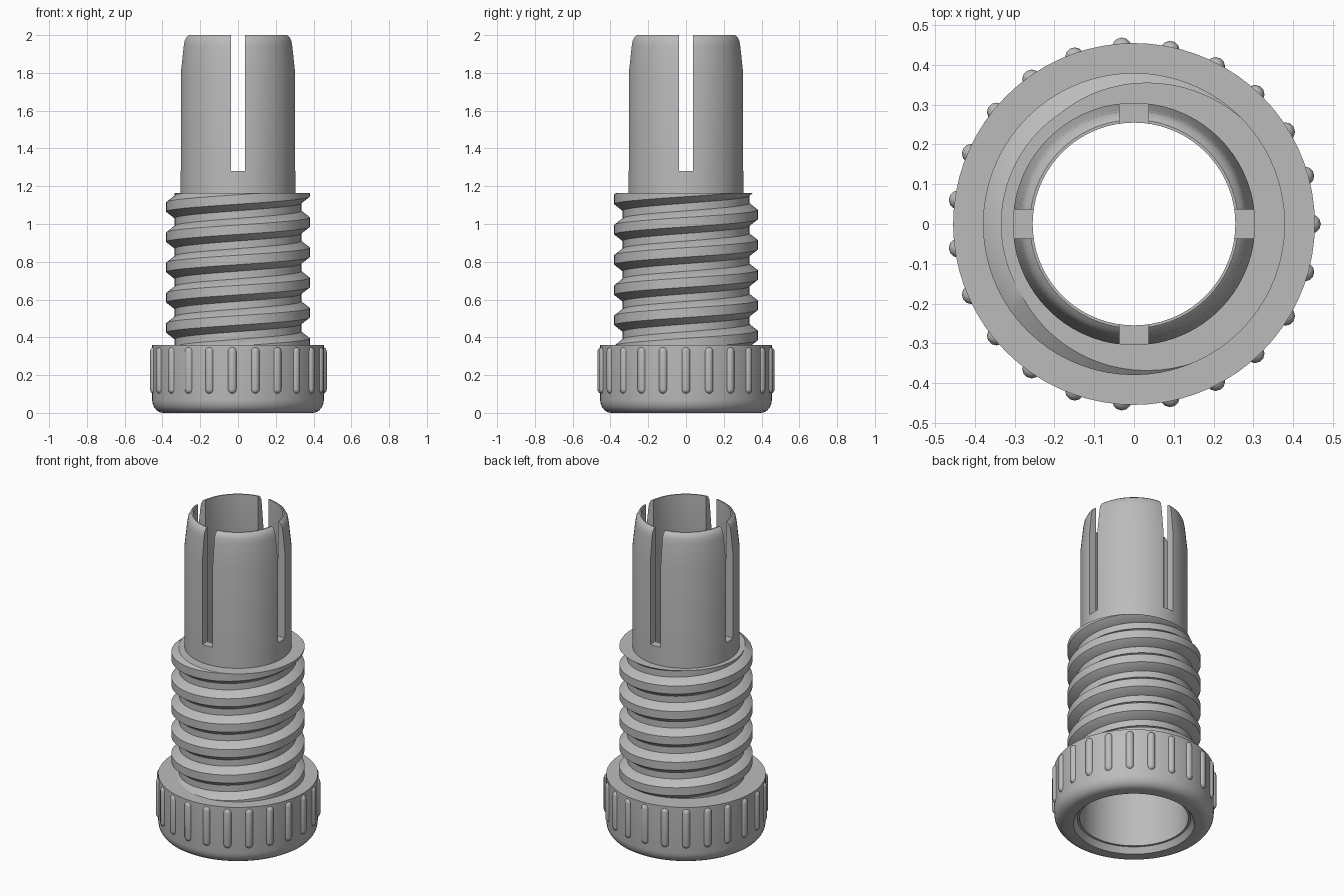
import bpy, bmesh, math
from math import sin, cos, pi, tau
from mathutils import Matrix, Vector

cube = bpy.data.objects.get("Cube")
if cube:
    bpy.data.objects.remove(cube)

grey = bpy.data.materials.new("plain grey")
grey.use_nodes = True
grey.diffuse_color = (0.5, 0.5, 0.5, 1)
grey.node_tree.nodes["Principled BSDF"].inputs["Base Color"].default_value = (0.5, 0.5, 0.5, 1)

SIDES = 72
TOP_OF_THREAD = 1.165


def finish(name, bm):
    """Turn a bmesh into a shaded, coloured object."""
    bmesh.ops.recalc_face_normals(bm, faces=bm.faces)
    mesh = bpy.data.meshes.new(name)
    bm.to_mesh(mesh)
    bm.free()
    mesh.materials.append(grey)
    obj = bpy.data.objects.new(name, mesh)
    bpy.context.collection.objects.link(obj)
    smooth(obj)
    return obj


def activate(obj):
    bpy.ops.object.select_all(action='DESELECT')
    obj.select_set(True)
    bpy.context.view_layer.objects.active = obj


def smooth(obj):
    activate(obj)
    bpy.ops.object.shade_smooth_by_angle(angle=math.radians(30))


def lathe(name, profile):
    """Revolve a closed (radius, height) outline around z."""
    bm = bmesh.new()
    rings = [[bm.verts.new((r * cos(tau * i / SIDES), r * sin(tau * i / SIDES), z))
              for r, z in profile] for i in range(SIDES)]
    n = len(profile)
    for i in range(SIDES):
        a, b = rings[i], rings[(i + 1) % SIDES]
        for j in range(n):
            k = (j + 1) % n
            bm.faces.new((a[j], b[j], b[k], a[k]))
    return finish(name, bm)


# Knurled collar with rounded bottom edge and chamfered mouth
edge = [(0.395 + 0.06 * sin(t * pi / 10), 0.07 - 0.07 * cos(t * pi / 10)) for t in range(6)]
lathe("collar", edge + [(0.455, 0.36), (0.32, 0.36), (0.32, 0.04), (0.345, 0)])

# Hollow sleeve: thread core below, tapered collet above
sleeve = lathe("sleeve", [
    (0.31, 0.035), (0.335, 0.035), (0.335, TOP_OF_THREAD), (0.305, TOP_OF_THREAD),
    (0.305, 1.80), (0.290, 1.94), (0.285, 1.97), (0.275, 1.99), (0.262, 2.0),
    (0.255, 2.0), (0.255, 1.15), (0.31, 1.05)])

# Crossed slots through the collet
for name, size in (("slot_across", (1, 0.072, 1)), ("slot_along", (0.072, 1, 1))):
    bm = bmesh.new()
    bmesh.ops.create_cube(bm, size=1, matrix=Matrix.Translation((0, 0, 1.78)) @ Matrix.Diagonal((*size, 1)))
    cutter = finish(name, bm)
    cutter.hide_render = True
    activate(sleeve)
    mod = sleeve.modifiers.new(name, 'BOOLEAN')
    mod.operation, mod.solver, mod.object = 'DIFFERENCE', 'EXACT', cutter
    bpy.ops.object.modifier_apply(modifier=name)
    bpy.data.objects.remove(cutter)
smooth(sleeve)

# Helical thread ridge, trimmed flat at the top
PITCH, TURNS = 0.16, 6
section = [(0.325, -0.062), (0.335, -0.06), (0.38, -0.025), (0.38, 0.025), (0.335, 0.06), (0.325, 0.062)]
bm = bmesh.new()
rows = []
for i in range(TURNS * SIDES + 1):
    a = pi + tau * i / SIDES
    z = 0.29 + PITCH * i / SIDES
    rows.append([bm.verts.new((r * cos(a), r * sin(a), z + dz)) for r, dz in section])
for a, b in zip(rows, rows[1:]):
    for j in range(len(section)):
        k = (j + 1) % len(section)
        bm.faces.new((a[j], b[j], b[k], a[k]))
bm.faces.new(rows[0])
bm.faces.new(rows[-1])
cut = bmesh.ops.bisect_plane(bm, geom=bm.verts[:] + bm.edges[:] + bm.faces[:],
                             plane_co=(0, 0, TOP_OF_THREAD), plane_no=(0, 0, 1), clear_outer=True)
bmesh.ops.edgenet_fill(bm, edges=[e for e in cut["geom_cut"] if isinstance(e, bmesh.types.BMEdge)])
finish("thread", bm)

# Capsule grip ribs around the collar
RIBS, RIB_RADIUS = 23, 0.024
bm = bmesh.new()
for i in range(RIBS):
    new = bmesh.ops.create_uvsphere(bm, u_segments=12, v_segments=8, radius=RIB_RADIUS)["verts"]
    middle = [v for v in new if abs(v.co.z) < 1e-5]
    for v in new:
        # split the sphere at its equator into two capsule ends
        v.co.z += 0.10 if v.co.z > 1e-5 else -0.10
    offset = Matrix.Rotation(tau * i / RIBS, 4, 'Z') @ Vector((0.446, 0, 0.225))
    for v in middle:
        v.co.z = -0.10
    upper = bmesh.ops.bisect_plane(bm, geom=list({f for v in new for f in v.link_faces}) +
                                   list({e for v in new for e in v.link_edges}) + new,
                                   plane_co=(0, 0, 0.10), plane_no=(0, 0, 1))
    # keep the side walls straight up to the top dome
    ring = [g for g in upper["geom_cut"] if isinstance(g, bmesh.types.BMVert)]
    for v in ring:
        flat = v.co.xy.normalized() * RIB_RADIUS
        v.co.x, v.co.y = flat
    bmesh.ops.translate(bm, verts=list(set(new + ring)), vec=offset)
finish("grip_ribs", bm)
